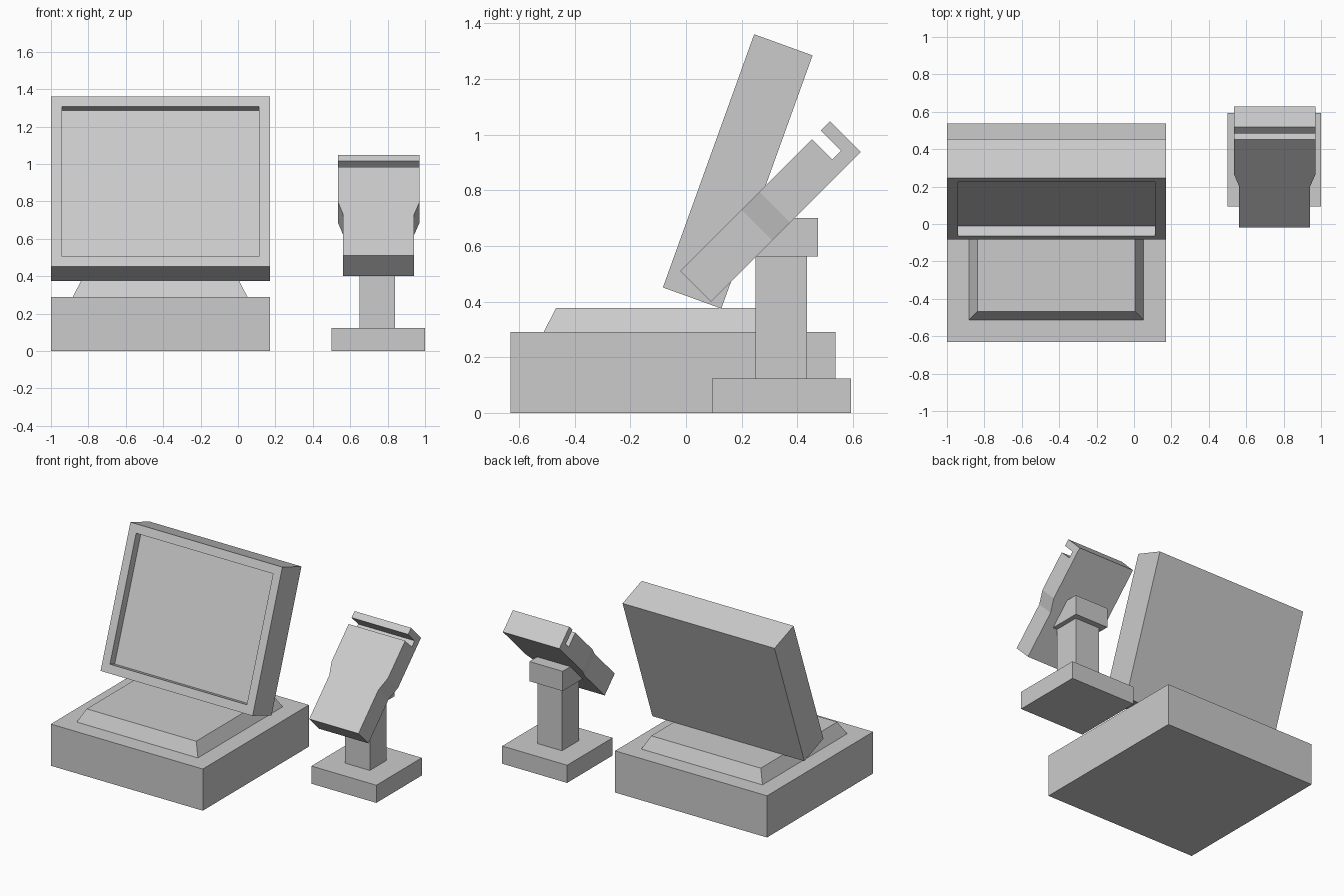
import bpy, bmesh
from mathutils import Vector

if "Cube" in bpy.data.objects:
    bpy.data.objects.remove(bpy.data.objects["Cube"])


def prism(name, profile, x0, x1, edit=None):
    """Extrude a (y, z) side profile from x0 to x1, with an optional bmesh edit."""
    bm = bmesh.new()
    face = bm.faces.new([bm.verts.new((x0, y, z)) for y, z in profile])
    ext = bmesh.ops.extrude_face_region(bm, geom=[face], use_keep_orig=True)
    new = [v for v in ext["geom"] if isinstance(v, bmesh.types.BMVert)]
    bmesh.ops.translate(bm, vec=(x1 - x0, 0, 0), verts=new)
    bmesh.ops.recalc_face_normals(bm, faces=bm.faces[:])
    if edit:
        edit(bm)
        bmesh.ops.recalc_face_normals(bm, faces=bm.faces[:])
    mesh = bpy.data.meshes.new(name)
    bm.to_mesh(mesh)
    bm.free()
    obj = bpy.data.objects.new(name, mesh)
    bpy.context.collection.objects.link(obj)
    return obj


def rect(y0, y1, z0, z1):
    return [(y0, z0), (y1, z0), (y1, z1), (y0, z1)]


# Register base and its raised, sloped plinth
prism("register_base", rect(-0.63, 0.537, 0, 0.29), -1.0, 0.17)


def slope_sides(bm):
    top = max(v.co.z for v in bm.verts)
    for v in bm.verts:
        if v.co.z > top - 1e-4:
            v.co.x += 0.045 if v.co.x < -0.415 else -0.045


prism("register_plinth",
      [(-0.512, 0.29), (0.42, 0.29), (0.375, 0.377), (-0.467, 0.377)],
      -0.883, 0.05, slope_sides)


# Tilted monitor with recessed screen
def recess_screen(bm):
    front = min(bm.faces, key=lambda f: f.normal.y)
    inward = -front.normal.copy()
    bmesh.ops.inset_region(bm, faces=[front], thickness=0.082)
    screen = bmesh.ops.extrude_discrete_faces(bm, faces=[front])["faces"][0]
    bmesh.ops.translate(bm, vec=inward * 0.057, verts=screen.verts[:])


prism("monitor",
      [(-0.083, 0.451), (0.127, 0.375), (0.455, 1.285), (0.245, 1.361)],
      -1.0, 0.17, recess_screen)

# Card reader stand: foot, post and wedge-shaped head
prism("reader_foot", rect(0.093, 0.593, 0, 0.123), 0.5, 1.0)
prism("reader_post", rect(0.25, 0.435, 0.123, 0.565), 0.65, 0.84)
prism("reader_head",
      [(0.25, 0.563), (0.475, 0.563), (0.475, 0.70), (0.385, 0.70)],
      0.617, 0.873)


# Card reader body: narrow grip below, wider slotted end above
def narrow_grip(bm):
    for y, z in ((0.20, 0.73), (0.265, 0.795)):
        bmesh.ops.bisect_plane(bm, geom=bm.verts[:] + bm.edges[:] + bm.faces[:],
                               plane_co=Vector((0, y, z)), plane_no=(0, 1, 1))
    for v in bm.verts:
        if v.co.y + v.co.z < 0.94:
            v.co.x = 0.5625 if v.co.x < 0.75 else 0.9415


prism("reader_body",
      [(-0.02, 0.51), (0.09, 0.40), (0.628, 0.938), (0.518, 1.048),
       (0.485, 1.015), (0.557, 0.943), (0.525, 0.911), (0.453, 0.983)],
      0.535, 0.97, narrow_grip)
